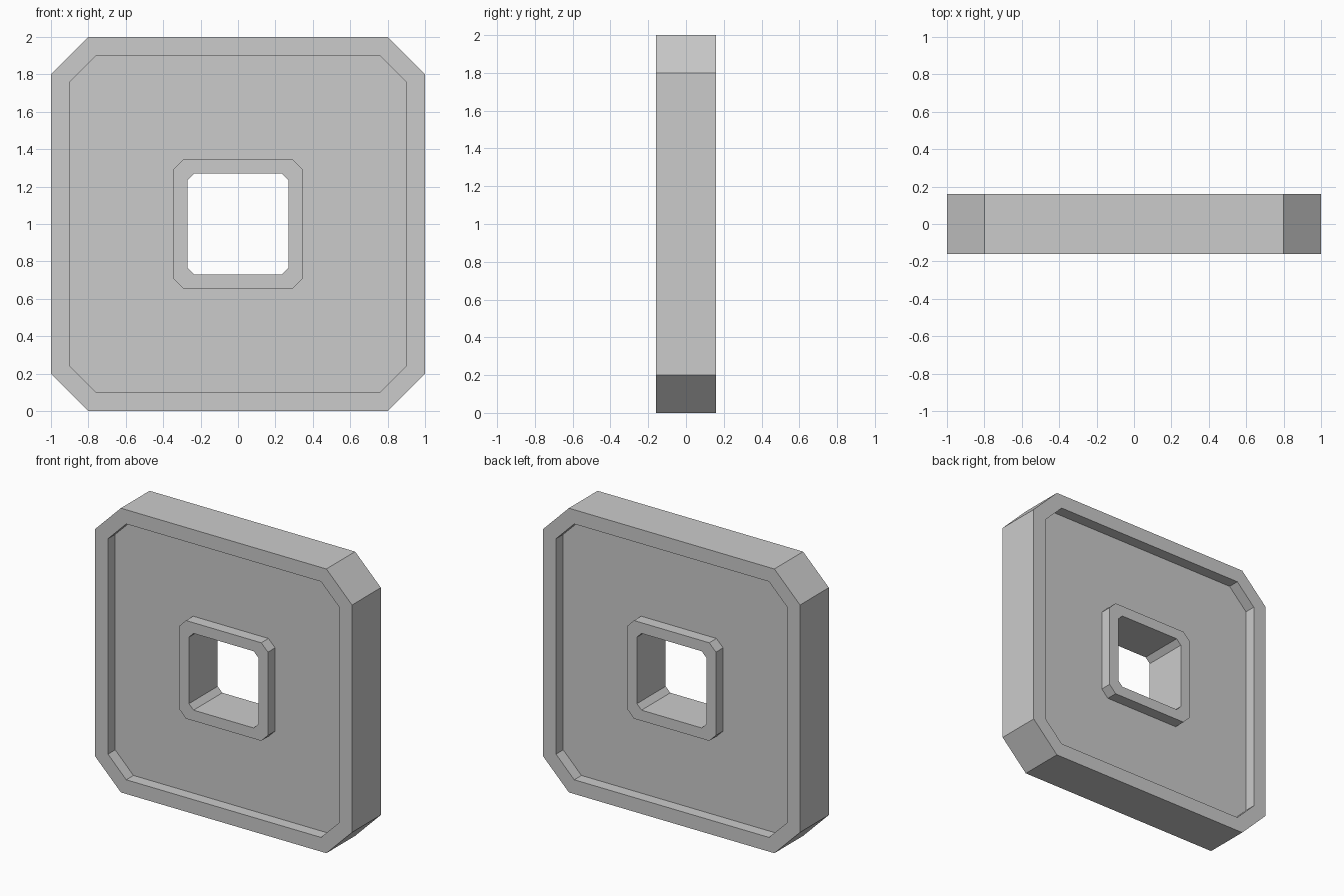
import bpy, bmesh

if "Cube" in bpy.data.objects:
    bpy.data.objects.remove(bpy.data.objects["Cube"])

CENTRE_Z = 1.0
FACE, PANEL = 0.16, 0.08      # half thickness at the rims and at the recessed panel

# Square outlines with cut corners: (half width, corner cut)
OUTER = (1.0, 0.2)
RIM = (0.9, 0.142)
COLLAR = (0.345, 0.052)
HOLE = (0.27, 0.036)


def ring(bm, outline, y):
    """Eight-sided loop of vertices at depth y."""
    h, c = outline
    k = h - c
    pts = [(h, -k), (h, k), (k, h), (-k, h), (-h, k), (-h, -k), (-k, -h), (k, -h)]
    return [bm.verts.new((x, y, CENTRE_Z + z)) for x, z in pts]


# Closed cross-section: front from rim to hole, then the mirrored back
front = [(OUTER, -FACE), (RIM, -FACE), (RIM, -PANEL),
         (COLLAR, -PANEL), (COLLAR, -FACE), (HOLE, -FACE)]
section = front + [(outline, -y) for outline, y in reversed(front)]

bm = bmesh.new()
rings = [ring(bm, outline, y) for outline, y in section]
for i, a in enumerate(rings):
    b = rings[(i + 1) % len(rings)]
    for j in range(8):
        k = (j + 1) % 8
        bm.faces.new((a[j], a[k], b[k], b[j]))
bmesh.ops.recalc_face_normals(bm, faces=bm.faces)

# Square coin with raised rim and collared hole
mesh = bpy.data.meshes.new("square_coin")
bm.to_mesh(mesh)
bm.free()
bpy.context.collection.objects.link(bpy.data.objects.new("square_coin", mesh))
